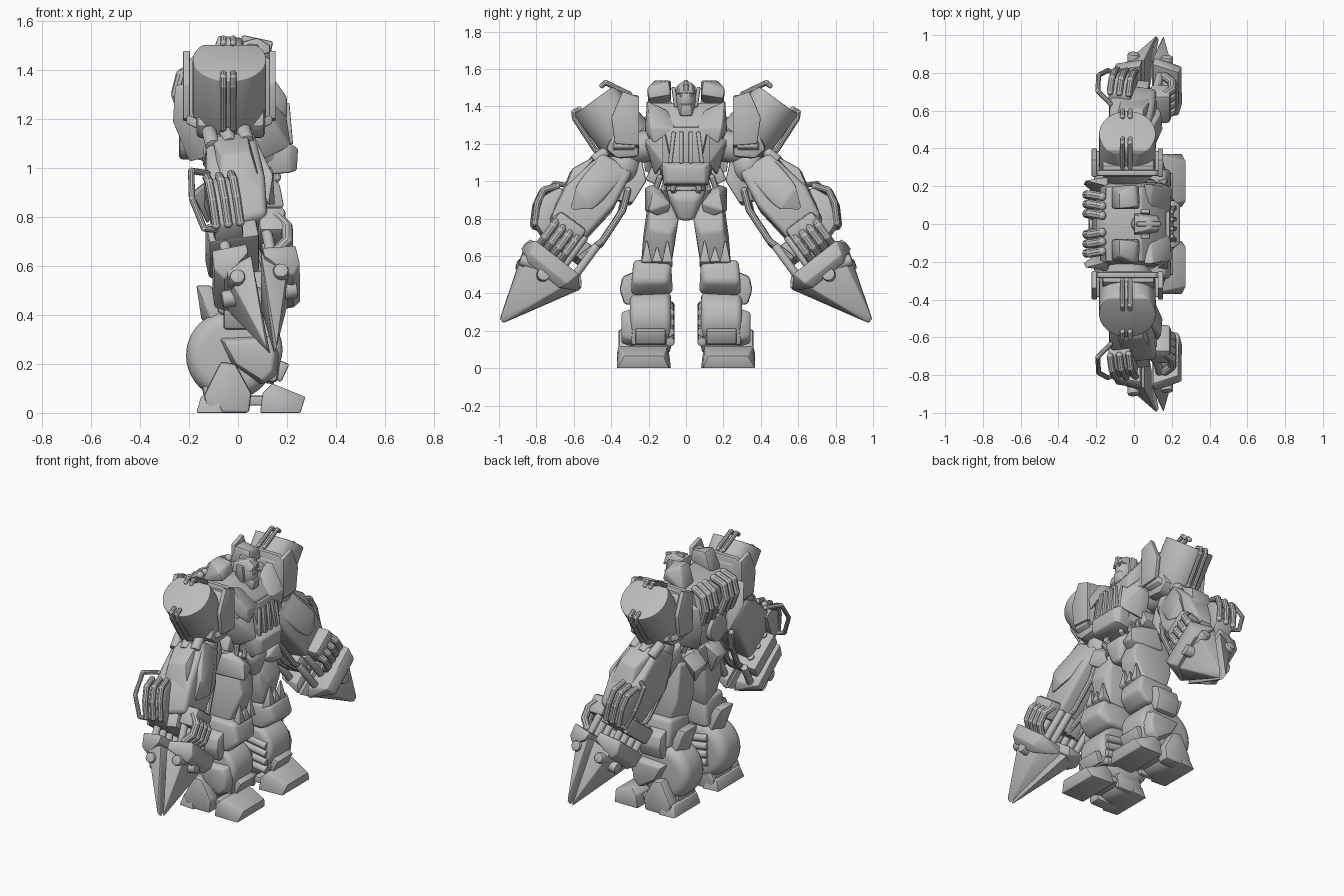
import bpy, bmesh, math
from mathutils import Vector, Matrix, Euler

old = bpy.data.objects.get("Cube")
if old:
    bpy.data.objects.remove(old)

grey = bpy.data.materials.new("plain_grey")
grey.use_nodes = True
grey.diffuse_color = (.5, .5, .5, 1)
grey.node_tree.nodes["Principled BSDF"].inputs["Base Color"].default_value = (.5, .5, .5, 1)

# Arm frame: x forward, y outward, z from the shoulder to the claw tip
shoulder, tip = Vector((-.04, .36, 1.12)), Vector((.14, .995, .25))
along = (tip - shoulder).normalized()
outward = Vector((0, .81, .59))
outward = (outward - along * outward.dot(along)).normalized()
forward = Vector((1, 0, 0))
forward = (forward - along * forward.dot(along) - outward * forward.dot(outward)).normalized()
ARM = Matrix((forward, outward, along)).transposed().to_4x4()
ARM.translation = shoulder


def finish(name, bm, bevel=0, pair=True, frame=None, steps=2):
    """Bevel the sharp edges, place the mesh and mirror paired parts."""
    bmesh.ops.recalc_face_normals(bm, faces=bm.faces)
    if bevel:
        edges = [e for e in bm.edges if e.calc_face_angle(0) > .5]
        bmesh.ops.bevel(bm, geom=edges, offset=bevel, segments=steps,
                        affect='EDGES', profile=.5, clamp_overlap=True)
    if frame:
        bm.transform(frame)
        bmesh.ops.recalc_face_normals(bm, faces=bm.faces)
    mesh = bpy.data.meshes.new(name)
    bm.to_mesh(mesh)
    bm.free()
    mesh.materials.append(grey)
    ob = bpy.data.objects.new(name, mesh)
    bpy.context.collection.objects.link(ob)
    if pair:
        mod = ob.modifiers.new("mirror", 'MIRROR')
        mod.use_axis = (False, True, False)
        mod.use_mirror_merge = False
    bpy.ops.object.select_all(action='DESELECT')
    ob.select_set(True)
    bpy.context.view_layer.objects.active = ob
    bpy.ops.object.shade_smooth_by_angle(angle=math.radians(35))


def hull(name, points, bevel=.008, both=False, **kw):
    """Faceted armour block; both=True makes it symmetric about the centre."""
    bm = bmesh.new()
    for x, y, z in points:
        bm.verts.new((x, y, z))
        if both:
            bm.verts.new((x, -y, z))
    out = bmesh.ops.convex_hull(bm, input=bm.verts)
    spare = {g for g in out["geom_interior"] + out["geom_unused"] if isinstance(g, bmesh.types.BMVert)}
    bmesh.ops.delete(bm, geom=list(spare), context='VERTS')
    bmesh.ops.dissolve_limit(bm, angle_limit=.05, verts=bm.verts, edges=bm.edges)
    finish(name, bm, bevel, pair=not both, **kw)


def box(name, centre, size, turn=(0, 0, 0), bevel=.008, **kw):
    bm = bmesh.new()
    rot = Euler([math.radians(a) for a in turn])
    bmesh.ops.create_cube(bm, size=1, matrix=Matrix.LocRotScale(Vector(centre), rot, Vector(size)))
    finish(name, bm, bevel, **kw)


def rod(bm, p, q, r, r_end, sides):
    p, q = Vector(p), Vector(q)
    place = Matrix.Translation((p + q) / 2) @ (q - p).to_track_quat('Z', 'Y').to_matrix().to_4x4()
    bmesh.ops.create_cone(bm, cap_ends=True, segments=sides, radius1=r, radius2=r_end,
                          depth=(q - p).length, matrix=place)


def cyl(name, p, q, r, r_end=None, bevel=.006, sides=24, **kw):
    bm = bmesh.new()
    rod(bm, p, q, r, r if r_end is None else r_end, sides)
    finish(name, bm, bevel, **kw)


def pipe(name, points, r, **kw):
    bm = bmesh.new()
    for p, q in zip(points, points[1:]):
        rod(bm, p, q, r, r, 10)
    for p in points:
        bmesh.ops.create_icosphere(bm, subdivisions=2, radius=r, matrix=Matrix.Translation(p))
    finish(name, bm, **kw)


def ball(name, centre, radii, **kw):
    bm = bmesh.new()
    bmesh.ops.create_uvsphere(bm, u_segments=24, v_segments=14, radius=1,
                              matrix=Matrix.LocRotScale(Vector(centre), None, Vector(radii)))
    finish(name, bm, **kw)


# Torso
hull("torso", [(.04, .2, 1.42), (-.15, .2, 1.4), (.14, .22, 1.3), (-.18, .22, 1.25),
               (.15, .12, 1.02), (-.14, .13, 1.0), (.17, .12, 1.3)], both=True, bevel=.012)
hull("chest_plate", [(.08, .06, 1.36), (.1, .21, 1.43), (.2, .19, 1.29), (.19, .06, 1.28),
                     (.2, .17, 1.2), (.14, .22, 1.26), (.05, .21, 1.42)])
hull("chest_grille_bed", [(.19, .12, 1.29), (.21, .07, 1.08), (.1, .12, 1.28), (.1, .08, 1.06)], both=True)
for i, y in enumerate((.025, .075)):
    box(f"grille_slat_{i}", (.205, y, 1.18), (.025, .022, .17), (7 * i, -5, 0), .005)
hull("chest_side", [(.19, .12, 1.27), (.22, .12, 1.09), (.13, .22, 1.22), (.12, .17, 1.04), (.05, .22, 1.2),
                    (.05, .16, 1.03)])
hull("belly_block", [(.21, .13, 1.1), (.245, .1, 1.08), (.24, .1, .99), (.21, .12, .98), (.08, .13, 1.1),
                     (.08, .11, .97)], both=True)
cyl("waist", (.01, 0, .86), (.01, 0, 1.04), .11, .1, pair=False)
for i, y in enumerate((.05, .1, .14)):
    pipe(f"waist_pipe_{i}", [(.15 - .03 * i, y, 1.02), (.16 - .03 * i, y + .02, .96), (.09, y, .9)], .016)
box("side_rib", (-.02, .17, 1.04), (.2, .06, .1), (25, 0, 0))

# Head and collar
ball("head", (.06, 0, 1.44), (.075, .055, .085), pair=False)
hull("helmet_brow", [(.13, .045, 1.47), (.13, .03, 1.5), (.0, .05, 1.51), (.0, .06, 1.44), (.08, .03, 1.53)], both=True)
box("helmet_crest", (.075, 0, 1.505), (.13, .025, .05), (0, 12, 0), pair=False)
box("ear", (.06, .06, 1.45), (.05, .022, .11), (-8, 0, 0))
hull("jaw", [(.14, .025, 1.41), (.13, .03, 1.35), (.06, .05, 1.43), (.05, .04, 1.34)], both=True)
box("eye", (.133, .021, 1.455), (.008, .024, .012), bevel=0)
cyl("neck", (.03, 0, 1.3), (.05, 0, 1.42), .055, pair=False)
hull("collar_pod", [(.03, .08, 1.46), (.03, .2, 1.44), (.02, .09, 1.53), (.01, .21, 1.5), (-.12, .08, 1.42),
                    (-.12, .2, 1.4), (-.08, .08, 1.54), (-.08, .17, 1.54)], .012)

# Back
hull("back_pack", [(-.14, .15, 1.4), (-.2, .12, 1.36), (-.22, .12, 1.2), (-.19, .1, 1.04), (-.1, .16, 1.02)],
     both=True)
cyl("back_drum", (-.15, 0, 1.12), (-.24, 0, 1.12), .085, bevel=.012, pair=False)
for i in range(3):
    y = .045 + .05 * i
    pipe(f"back_rib_{i}", [(-.17, y, 1.41), (-.23, y + .01, 1.38), (-.25, y + .01, 1.3), (-.22, y, 1.21)], .024)
hull("back_fin", [(-.14, .2, 1.36), (-.26, .23, 1.34), (-.27, .21, 1.19), (-.2, .15, 1.02), (-.1, .22, 1.05),
                  (-.14, .25, 1.3)])

# Shoulder drum: tilted outward, its inner top sliced by a plane falling toward the neck
axis, slope, hub = Vector((0, .59, .81)), Vector((0, .81, -.59)), Vector((-.035, .395, 1.33))
rings = []
for step in range(40):
    turn = math.tau * step / 40
    for end in (-.14, .14):
        p = hub + axis * end + Vector((.15 * math.cos(turn), 0, 0)) + slope * (.15 * math.sin(turn))
        p.z = min(p.z, 1.52 + .45 * (p.y - .43))
        rings.append(p)
hull("shoulder_drum", rings, .018, steps=3)
hull("shoulder_casing", [(x, y, z) for x in (-.17, .11) for y, z in
     ((.25, 1.13), (.25, 1.42), (.31, 1.44), (.43, 1.17), (.37, 1.12))], .02)
hull("cradle_back", [(x, y, z) for y in (.255, .285) for x, z in
     ((-.21, 1.2), (-.21, 1.43), (-.18, 1.46), (.11, 1.46), (.145, 1.43), (.145, 1.2), (.03, 1.13), (-.1, 1.13))], .006)
for side, x, inner in (("rear", -.21, -.1), ("front", .14, .03)):
    hull(f"{side}_cradle_plate", [(x + dx, y, z) for dx in (-.014, .014) for y, z in
         ((.25, 1.19), (.25, 1.45), (.34, 1.48), (.4, 1.34), (.38, 1.2))], .006)
    hull(f"{side}_cradle_foot", [(x, .27, 1.22), (x, .38, 1.22), (x, .38, 1.18), (inner, .3, 1.17),
         (inner, .42, 1.17), (inner, .42, 1.13), (x, .27, 1.18), (inner, .3, 1.13)], .005)
for i, x in enumerate((-.06, -.02)):
    pipe(f"drum_upper_bar_{i}", [(x, .3, 1.465), (x, .43, 1.527), (x, .45, 1.51)], .014)
    pipe(f"drum_lower_bar_{i}", [(x, .57, 1.385), (x, .6, 1.37), (x, .595, 1.335), (x, .485, 1.165), (x, .43, 1.15)], .014)
cyl("shoulder_joint", (-.02, .15, 1.2), (-.02, .36, 1.16), .085)
ball("upper_arm_joint", (-.03, .33, 1.08), (.1, .09, .1))

# Forearm
hull("forearm", [(-.1, -.1, .02), (.1, -.1, .02), (-.1, .09, .04), (.1, .09, .04), (-.14, .15, .3), (.1, .14, .3),
                 (-.14, -.14, .24), (.12, -.13, .24), (-.11, -.11, .5), (.09, -.1, .5), (-.11, .1, .5),
                 (.08, .11, .48)], .025, frame=ARM, steps=3)
hull("forearm_front_plate", [(.1, -.08, .05), (.1, .08, .06), (.14, .1, .28), (.14, -.05, .33), (.1, .05, .4),
                             (.05, .1, .1), (.05, -.1, .1)], .01, frame=ARM)
hull("forearm_outer_plate", [(-.08, .1, .05), (.07, .1, .05), (-.06, .17, .2), (.06, .17, .2), (-.09, .13, .36),
                             (.08, .13, .36)], .012, frame=ARM)
hull("elbow_plate", [(-.1, -.1, -.06), (.08, -.1, -.06), (-.1, -.19, .02), (.08, -.19, .02), (-.08, -.2, .16),
                     (.06, -.2, .16), (0, -.1, .2)], .012, frame=ARM)
for i, x in enumerate((-.08, -.01, .06)):
    pipe(f"inner_hose_{i}", [(x, -.14, .12), (x, -.18, .22), (x, -.19, .42), (x, -.15, .56)], .018, frame=ARM)
    cyl(f"knuckle_{i}", (x, .07, .0), (x, .1, .1), .03, frame=ARM)

# Gadget rack and hose loop on the outer edge
hull("gadget_rack", [(x, y, z) for x in (-.15, -.03) for y, z in
                     ((.1, .3), (.17, .31), (.21, .4), (.16, .54), (.08, .57))], .012, frame=ARM)
for i in range(3):
    x = -.14 + .05 * i
    pipe(f"gadget_barrel_{i}", [(x, .18, .31), (x, .225, .37), (x, .21, .45), (x, .16, .54)], .018, frame=ARM)
pipe("hose_loop", [(-.13, .14, .26), (-.2, .2, .28), (-.22, .2, .42), (-.19, .15, .54), (-.12, .12, .54)], .013, frame=ARM)

# Hand with bent fingers
box("palm", (.1, .0, .49), (.11, .18, .12), (0, -10, 0), .02, frame=ARM)
for i in range(4):
    y = -.07 + .047 * i
    pipe(f"finger_{i}", [(.12, y, .47), (.155, y, .53), (.145, y, .6), (.1, y, .64)], .023, frame=ARM)

# Claw: wrist block, rods and two flared jaws
box("wrist_block", (-.07, -.04, .52), (.21, .26, .1), bevel=.015, frame=ARM)
for i in range(4):
    for side, x in (("rear", -.11), ("front", .07)):
        y = -.18 + .08 * i
        cyl(f"{side}_claw_rod_{i}", (x, y, .46), (x, y, .68), .022, frame=ARM)
for side, s, back in (("rear", -1, 0), ("front", 1, .03)):
    hull(f"{side}_jaw_flange", [(s * x, y, z + back) for x, y, z in
         ((.03, -.21, .63), (.17, -.19, .63), (.17, .1, .62), (.03, .13, .63), (.175, .08, .7), (.175, -.17, .71),
          (.03, -.25, .68), (.03, .14, .68), (.14, .06, .74), (.14, -.15, .75))], .006, frame=ARM)
    hull(f"{side}_jaw", [(s * x, y, z) for x, y, z in
         ((.02, -.25, .69), (.13, -.18, .72), (.13, .08, .71), (.02, .13, .69), (.09, .03, .84), (.09, -.12, .84),
          (.008, -.02, 1.09), (.02, .01, 1.08))], .005, frame=ARM)
    cyl(f"{side}_jaw_bolt", (s * .06, -.04, .77), (s * .155, -.04, .77), .035, frame=ARM)
    cyl(f"{side}_jaw_knob", (s * .09, 0, .74), (s * .09, .11, .77), .032, bevel=.012, frame=ARM)

# Pelvis and hips
hull("pelvis", [(.15, .1, .95), (.17, .05, .9), (.14, .035, .79), (-.12, .1, .96), (-.12, .04, .8), (.0, .13, .92)],
     both=True, bevel=.015)
hull("hip_skirt", [(.16, .08, .88), (.17, .18, .94), (.19, .2, .84), (.1, .1, .79), (.0, .22, .97), (-.05, .22, .84),
                   (.08, .16, .99)])
cyl("hip_joint", (.02, .06, .88), (.02, .2, .87), .075)
hull("rear_skirt", [(-.1, .03, .97), (-.1, .18, .96), (-.19, .05, .9), (-.18, .17, .88), (-.12, .08, .76)])

# Thigh and knee
hull("thigh", [(.12, .08, .88), (.12, .19, .92), (-.1, .06, .88), (-.1, .2, .92), (.14, .04, .79), (-.08, .04, .79),
               (.17, .08, .72), (.17, .2, .74), (-.1, .06, .66), (-.1, .23, .7), (.12, .08, .56), (.1, .24, .56),
               (-.08, .08, .54), (-.05, .24, .55)], .03, steps=3)
for i in range(3):
    y = .1 + .055 * i
    hull(f"knee_tooth_{i}", [(.12, y - .03, .54), (.12, y + .03, .54), (.18, y - .028, .57), (.18, y + .028, .57),
                             (.16, y, .7 - .04 * (i % 2))], .005)
hull("knee_guard", [(.17, .08, .56), (.17, .28, .58), (.2, .1, .46), (.2, .29, .46), (.12, .07, .4), (.13, .29, .39),
                    (-.08, .08, .57), (-.08, .27, .58), (-.1, .07, .4), (-.08, .3, .4)], .025, steps=3)
hull("knee_side", [(x, y, z) for x in (-.06, .1) for y, z in
                   ((.27, .34), (.27, .52), (.34, .49), (.355, .42), (.33, .34))], .015)
hull("calf_fin", [(-.1, .1, .36), (-.1, .27, .36), (-.17, .12, .52), (-.17, .25, .52), (-.11, .13, .52),
                  (-.11, .24, .52), (-.03, .12, .34), (-.03, .26, .34), (-.15, .18, .38)])

# Lower leg: rounded drums, shin shield, side plate and inner pistons
cyl("calf_drum", (-.03, .08, .235), (-.03, .3, .235), .182, bevel=.065, sides=40, steps=5)
cyl("shin_drum", (.03, .08, .26), (.03, .3, .26), .152, bevel=.035, sides=36, steps=4)
cyl("ankle_drum", (-.045, .11, .1), (-.045, .28, .1), .1, bevel=.015, sides=32)
hull("shin_shield", [(.1, .1, .38), (.1, .29, .38), (.18, .12, .28), (.18, .28, .28), (.16, .1, .12), (.16, .3, .12),
                     (.05, .1, .14), (.05, .3, .14)], .02)
hull("outer_shin_plate", [(x, y, z) for y, k in ((.28, 0), (.345, .02)) for x, z in
     ((-.08 + k, .31 - k), (.15 - k, .32 - k), (.17 - k, .24), (.16 - k, .15 + k), (.1, .11 + k), (-.03 + k, .2))], .012)
for i in range(4):
    z = .14 + .052 * i
    cyl(f"inner_shin_piston_{i}", (-.1, .085, z + .04), (.15, .085, z), .024)
box("shin_stop", (.175, .19, .17), (.04, .16, .08), (0, 25, 0))

# Foot
hull("toe", [(.09, .08, 0), (.09, .37, 0), (.255, .09, 0), (.255, .37, 0), (.275, .12, .065), (.275, .33, .065),
             (.14, .1, .12), (.14, .36, .12), (.1, .09, .08), (.1, .37, .08)], .005)
hull("heel", [(-.17, .09, 0), (-.17, .36, 0), (-.06, .08, 0), (-.06, .37, 0), (-.15, .1, .07), (-.15, .34, .07),
              (-.1, .1, .08), (-.1, .35, .08)], .005)
box("foot_bridge", (.05, .2, .05), (.2, .2, .04))
for side, y, edge in (("outer", .28, .36), ("inner", .12, .09)):
    hull(f"{side}_ankle_guard", [(x, yy, z) for yy in (y, edge) for x, z in
         ((-.07, .21), (-.14, .07), (-.12, 0), (.045, 0), (.055, .08), (-.01, .2))], .012)
